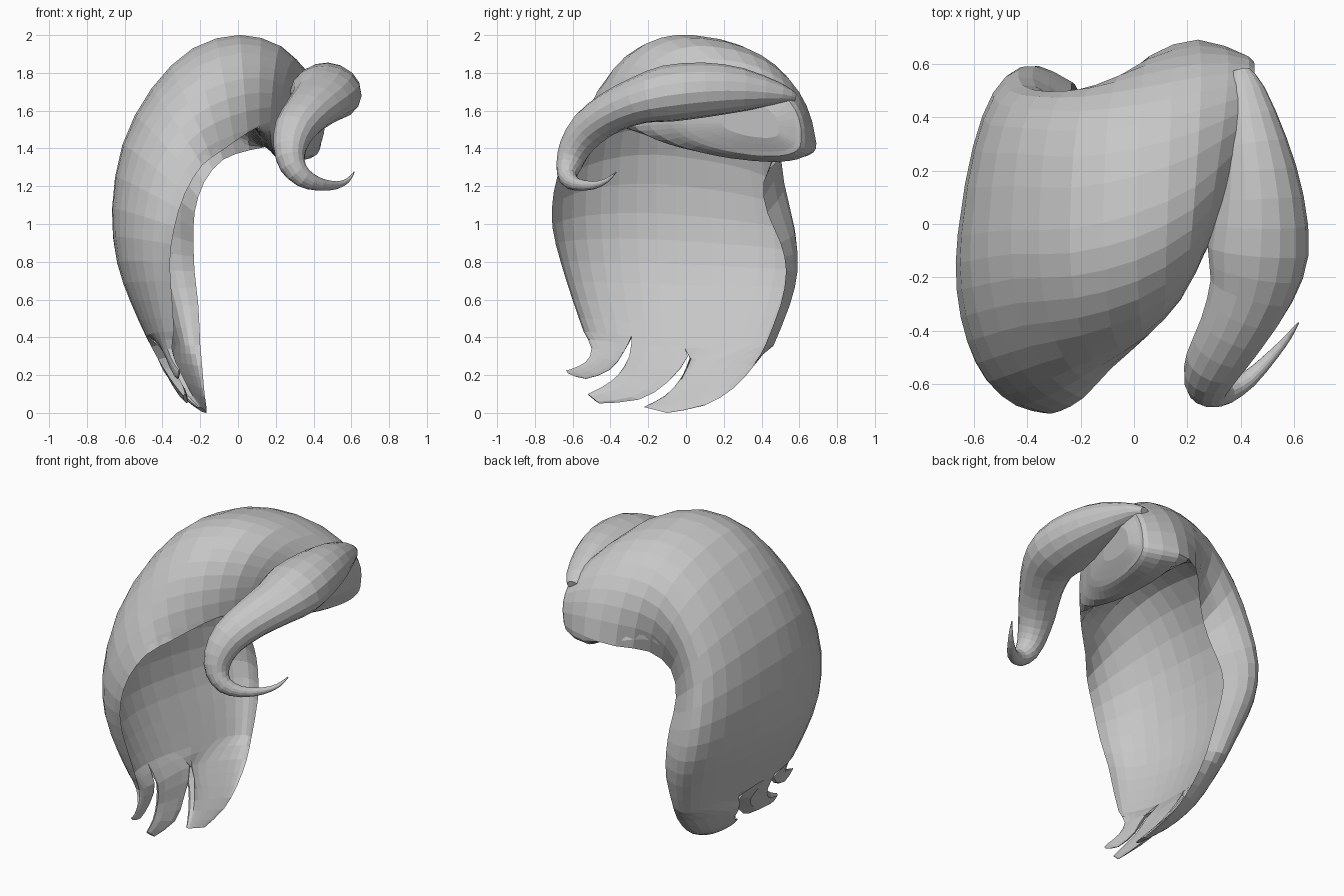
import bpy, bmesh
from math import cos, sin, pi
from mathutils import Vector as V

cube = bpy.data.objects.get("Cube")
if cube:
    bpy.data.objects.remove(cube)

grey = bpy.data.materials.new("hair grey")
grey.use_nodes = True
grey.diffuse_color = (0.57, 0.57, 0.57, 1)
grey.node_tree.nodes["Principled BSDF"].inputs["Base Color"].default_value = (0.57, 0.57, 0.57, 1)


def loft(name, strips):
    """Skin strips of closed rings into one mesh: (rings, cap start, cap end)."""
    bm = bmesh.new()
    for rings, cap_start, cap_end in strips:
        rows = [[bm.verts.new(p) for p in r] for r in rings]
        n = len(rows[0])
        for a, b in zip(rows, rows[1:]):
            for i in range(n):
                j = (i + 1) % n
                bm.faces.new((a[i], a[j], b[j], b[i]))
        if cap_start:
            bm.faces.new(rows[0])
        if cap_end:
            bm.faces.new(rows[-1])
    bmesh.ops.remove_doubles(bm, verts=bm.verts, dist=0.0005)
    bmesh.ops.recalc_face_normals(bm, faces=bm.faces)
    mesh = bpy.data.meshes.new(name)
    bm.to_mesh(mesh)
    bm.free()
    mesh.materials.append(grey)
    bpy.context.collection.objects.link(bpy.data.objects.new(name, mesh))


def refine(rings):
    """Insert a smoothly interpolated ring between each pair."""
    out, last = [], len(rings) - 1
    for i in range(last):
        quad = zip(rings[max(i - 1, 0)], rings[i], rings[i + 1], rings[min(i + 2, last)])
        out += [rings[i], [(b + c) * 0.5625 - (a + d) * 0.0625 for a, b, c, d in quad]]
    return out + [rings[last]]


STEPS = 18


def section(front, peak, back, hollow, i0=0, i1=STEPS, count=None):
    """Crescent ring: outer arc from front to back, shallower inner arc returning."""
    f, p, b = V(front), V(peak), V(back)
    c = (f + b) / 2
    open_side = max(hollow, 0)

    def at(t, k, rim):
        ct, st = cos(t), max(sin(t), 0)
        if ct > 0:
            # The front rim has some thickness
            return c + (f - c) * ct + (p - c) * (k * st - rim * ct * ct)
        # The back rim swells out and tucks under
        swell = -0.25 * open_side * k * sin(2 * t)
        return c + (b - c) * (abs(ct) ** 0.8 + swell) + (p - c) * (k * st ** 0.8)

    count = count or i1 - i0
    ts = [pi * (i0 + (i1 - i0) * i / count) / STEPS for i in range(count + 1)]
    inner = [at(t, hollow, 0.15 * open_side) for t in reversed(ts)]
    return [at(t, 1, 0) for t in ts] + inner


# Main swept shell, root to hem: front edge, outer peak, back edge, hollowness
stations = [
    ((.25, -.13, 1.55), (.37, .26, 1.80), (.42, .63, 1.43), -.4),
    ((.17, -.28, 1.54), (.23, .14, 1.94), (.24, .69, 1.43), -.28),
    ((.05, -.42, 1.50), (.01, .04, 2.00), (.06, .63, 1.39), .2),
    ((-.10, -.54, 1.44), (-.24, -.02, 1.93), (-.08, .49, 1.34), .65),
    ((-.22, -.64, 1.36), (-.46, -.02, 1.71), (-.18, .41, 1.22), .78),
    ((-.32, -.69, 1.20), (-.61, -.04, 1.41), (-.23, .43, 1.06), .82),
    ((-.38, -.70, 1.00), (-.66, -.04, 1.07), (-.235, .50, .90), .83),
    ((-.40, -.66, .80), (-.63, -.04, .79), (-.23, .53, .75), .83),
    ((-.38, -.60, .60), (-.555, -.04, .58), (-.21, .50, .57), .8),
    ((-.36, -.54, .43), (-.47, -.04, .39), (-.20, .42, .36), .75),
]
rings = [section(*s) for s in stations]
# Rounded end of the root
centre = V((.43, .40, 1.53))
end = rings[0]
for shrink, push in ((.2, .02), (.6, .03)):
    rings.insert(0, [p.lerp(centre, shrink) + V((push, 0, 0)) for p in end])
strips = [(refine(rings), True, False)]

# Three pointed locks continuing the hem
hem = stations[-1]
locks = [
    (0, 6, [
        ((-.35, -.50, .34), (-.40, -.43, .33), (-.36, -.33, .32), -.1),
        ((-.33, -.53, .27), (-.36, -.47, .25), (-.34, -.40, .23), -.2),
        ((-.31, -.60, .235), (-.33, -.56, .21), (-.32, -.53, .18), -.4),
        ((-.31, -.635, .225), (-.315, -.63, .22), (-.31, -.625, .21), -.4)]),
    (6, 9, [
        ((-.36, -.30, .30), (-.43, -.15, .28), (-.35, .01, .30), .1),
        ((-.32, -.36, .20), (-.37, -.24, .18), (-.31, -.10, .16), 0),
        ((-.29, -.44, .14), (-.32, -.36, .11), (-.27, -.25, .07), -.2),
        ((-.28, -.52, .10), (-.29, -.50, .08), (-.27, -.46, .05), -.4)]),
    (9, STEPS, [
        ((-.35, .02, .29), (-.40, .17, .27), (-.19, .36, .25), .4),
        ((-.29, -.03, .18), (-.34, .09, .15), (-.18, .25, .13), .2),
        ((-.24, -.11, .09), (-.28, -.03, .07), (-.17, .10, .04), -.1),
        ((-.20, -.22, .03), (-.21, -.18, .02), (-.17, -.10, .0), -.4)]),
]
for i0, i1, tips in locks:
    start = section(*hem, i0, i1)
    lock = [start] + [section(*s, count=i1 - i0) for s in tips]
    strips.append((refine(lock), False, True))
loft("hair_shell", strips)

# Tapered curl at the side: centre, half width, half height
curl = [
    ((.40, .575, 1.67), .035, .025), ((.415, .50, 1.69), .075, .055),
    ((.45, .30, 1.71), .125, .115), ((.47, .10, 1.71), .165, .145),
    ((.465, -.10, 1.69), .19, .15), ((.44, -.25, 1.655), .16, .125),
    ((.37, -.40, 1.59), .13, .11), ((.30, -.52, 1.50), .11, .10),
    ((.275, -.59, 1.40), .088, .085), ((.29, -.62, 1.31), .07, .068),
    ((.345, -.625, 1.245), .053, .048), ((.43, -.58, 1.21), .035, .032),
    ((.52, -.49, 1.205), .022, .02), ((.58, -.42, 1.23), .012, .012),
    ((.615, -.37, 1.275), .003, .003),
]
path = [V(c[0]) for c in curl]
side, rings = V((1, 0, 0)), []
for i, (c, w, h) in enumerate(curl):
    tangent = (path[min(i + 1, len(path) - 1)] - path[max(i - 1, 0)]).normalized()
    side = (side - tangent * side.dot(tangent)).normalized()
    up = tangent.cross(side)
    rings.append([path[i] + side * (w * cos(a)) + up * (h * sin(a))
                  for a in (2 * pi * k / 16 for k in range(16))])
loft("side_curl", [(refine(rings), True, True)])
